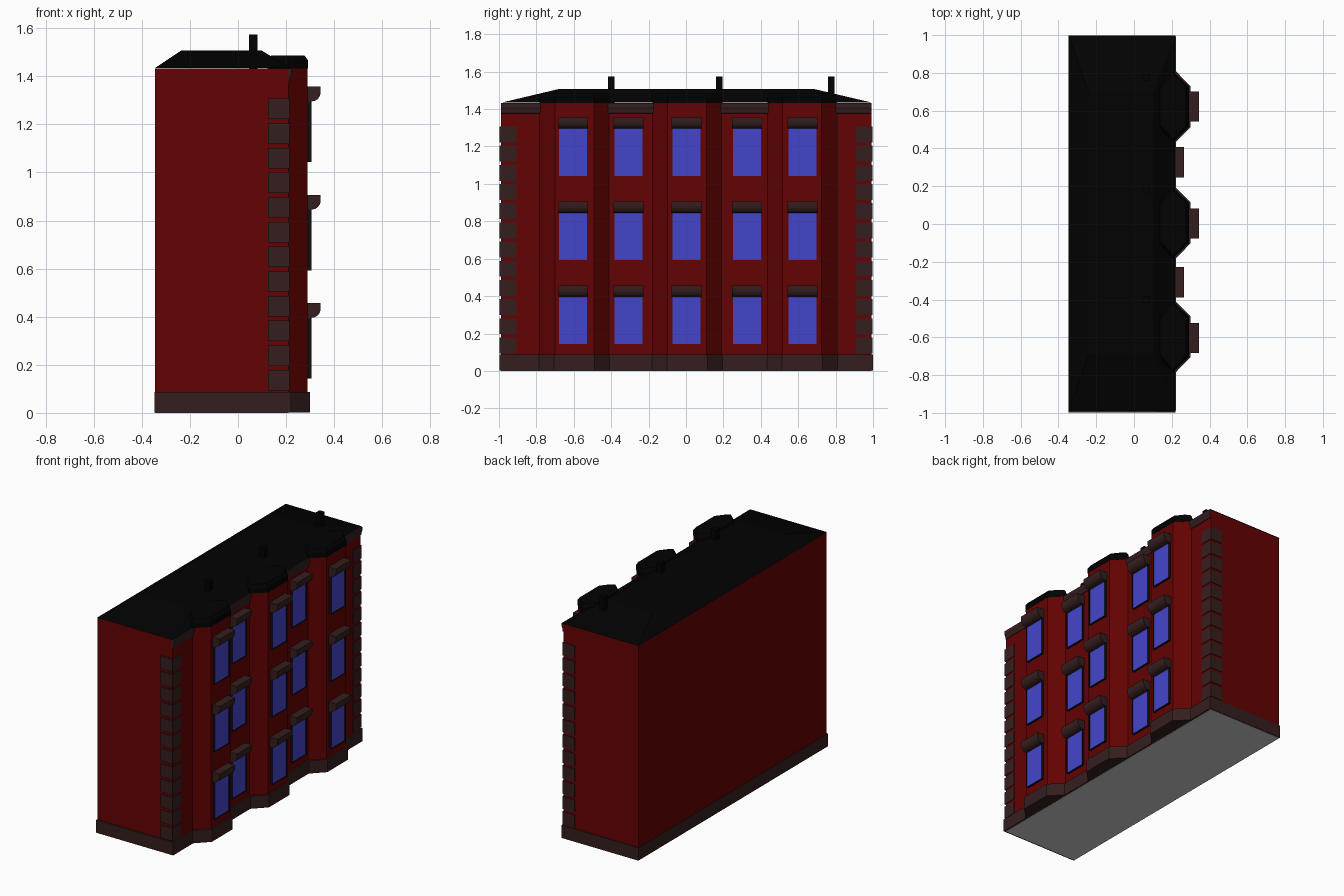
import bpy, bmesh, math

if "Cube" in bpy.data.objects:
    bpy.data.objects.remove(bpy.data.objects["Cube"])


def material(name, r, g, b):
    m = bpy.data.materials.new(name)
    m.diffuse_color = (r, g, b, 1)
    m.use_nodes = True
    m.node_tree.nodes["Principled BSDF"].inputs["Base Color"].default_value = m.diffuse_color
    return m


RED = material("brick red", 0.125, 0.0005, 0.0005)
BROWN = material("brown stone", 0.036, 0.013, 0.013)
BLACK = material("roof black", 0.0005, 0.0005, 0.0005)
BLUE = material("window blue", 0.06, 0.06, 0.6)
FRAME = material("dark frame", 0.006, 0.004, 0.004)
GREY = material("floor grey", 0.6, 0.6, 0.6)

BAYS = (-0.597, 0.006, 0.621)
WALL, BAY = 0.21, 0.29
Y0, Y1 = -0.988, 0.993


def finish(name, bm, *mats):
    bmesh.ops.recalc_face_normals(bm, faces=bm.faces)
    me = bpy.data.meshes.new(name)
    bm.to_mesh(me)
    bm.free()
    for m in mats:
        me.materials.append(m)
    ob = bpy.data.objects.new(name, me)
    bpy.context.collection.objects.link(ob)
    return ob


def loft(bm, rings):
    """Closed solid through matching rings of 3D points."""
    rows = [[bm.verts.new(p) for p in ring] for ring in rings]
    n = len(rows[0])
    for a, b in zip(rows, rows[1:]):
        for i in range(n):
            j = (i + 1) % n
            bm.faces.new((a[i], a[j], b[j], b[i]))
    bm.faces.new(rows[0][::-1])
    return bm.faces.new(rows[-1])


def box(bm, x0, x1, y0, y1, z0, z1):
    return loft(bm, [[(x0, y0, z), (x1, y0, z), (x1, y1, z), (x0, y1, z)] for z in (z0, z1)])


def plan(out):
    """Building footprint with three angled bays, grown outward by out."""
    p = [(-0.345 - out * 0.3, Y0 - out), (WALL + out, Y0 - out)]
    for c in BAYS:
        for x, d in ((WALL, -0.185), (BAY, -0.104), (BAY, 0.104), (WALL, 0.185)):
            p.append((x + out, c + d + math.copysign(out * 0.4, d)))
    return p + [(WALL + out, Y1 + out * 0.6), (-0.345 - out * 0.3, Y1 + out * 0.6)]


def storey(name, out, z0, z1, mat):
    bm = bmesh.new()
    loft(bm, [[(x, y, z) for x, y in plan(out)] for z in (z0, z1)])
    finish(name, bm, mat)


# Walls, stone plinth and underside
storey("brick_walls", 0, 0.08, 1.433, RED)
storey("stone_plinth", 0.01, 0.002, 0.087, BROWN)
bm = bmesh.new()
box(bm, -0.345, WALL, Y0, Y1, 0, 0.004)
finish("floor_plate", bm, GREY)

# Hipped main roof with a flat top
bm = bmesh.new()
loft(bm, [[(a, c, z), (b, c, z), (b, d, z), (a, d, z)] for a, b, c, d, z in (
    (-0.346, 0.217, -0.989, 0.997, 1.434), (-0.238, 0.10, -0.685, 0.69, 1.506))])
finish("main_roof", bm, BLACK)

# Eight-sided roof caps over the bays
for c in BAYS:
    bm = bmesh.new()
    rings = []
    for s, z in ((0, 1.432), (0, 1.465), (0.016, 1.487)):
        quarter = [(0.085 - s, 0.106 - s * 0.5), (0.03, 0.158 - s * 0.7), (0.0, 0.186 - s)]
        right = quarter + [(-0.085 + s, 0.106 - s * 0.5)]
        ring = right + [(x, -y) for x, y in reversed(right)]
        rings.append([(WALL - 0.003 + x, c + y, z) for x, y in ring])
    loft(bm, rings)
    finish("bay_roof", bm, BLACK)

# Chimney pipes
for y in (-0.40, 0.178, 0.777):
    bm = bmesh.new()
    box(bm, 0.045, 0.082, y - 0.018, y + 0.018, 1.42, 1.573)
    finish("chimney", bm, BLACK)

# Cornice between the bays: one profile run along y
cornice = [(0.2, 1.376), (0.214, 1.378), (0.216, 1.395), (0.222, 1.41), (0.222, 1.432), (0.2, 1.432)]
edges = [Y0] + [c + d for c in BAYS for d in (-0.18, 0.18)] + [Y1]
for a, b in zip(edges[::2], edges[1::2]):
    bm = bmesh.new()
    loft(bm, [[(x, y, z) for x, z in cornice] for y in (a, b)])
    finish("cornice", bm, BROWN)

# Corner quoins up both front corners
for name, a, b in (("quoins_front", -0.996, -0.905), ("quoins_rear", 0.91, 0.998)):
    bm = bmesh.new()
    for i in range(12):
        z = 0.094 + i * 0.1025
        box(bm, 0.125, WALL + 0.004, a, b, z, z + 0.085)
    finish(name, bm, BROWN)

# Windows: framed pane and quarter-round hood, three floors by five columns
hood = [(-0.005, 0.0), (0.015, 0.0)]
hood += [(0.015 + 0.039 * math.sin(t), 0.038 - 0.038 * math.cos(t))
         for t in (math.pi / 8 * k for k in range(1, 5))]
hood += [(0.054, 0.062), (-0.005, 0.062)]
columns = ((-0.603, BAY), (-0.308, WALL), (0.003, BAY), (0.327, WALL), (0.622, BAY))
for y, x in columns:
    for floor in range(3):
        z = 0.45 * floor
        bm = bmesh.new()
        front = loft(bm, [[(px, y - 0.075, z + 0.143), (px, y + 0.075, z + 0.143),
                           (px, y + 0.075, z + 0.41), (px, y - 0.075, z + 0.41)]
                          for px in (x - 0.005, x + 0.016)])
        bmesh.ops.inset_individual(bm, faces=[front], thickness=0.011)
        for v in front.verts:
            v.co.x -= 0.008
        front.material_index = 1
        finish("window", bm, FRAME, BLUE)
        bm = bmesh.new()
        loft(bm, [[(x + px, yy, z + 0.395 + pz) for px, pz in hood] for yy in (y - 0.08, y + 0.08)])
        finish("window_hood", bm, BROWN)
